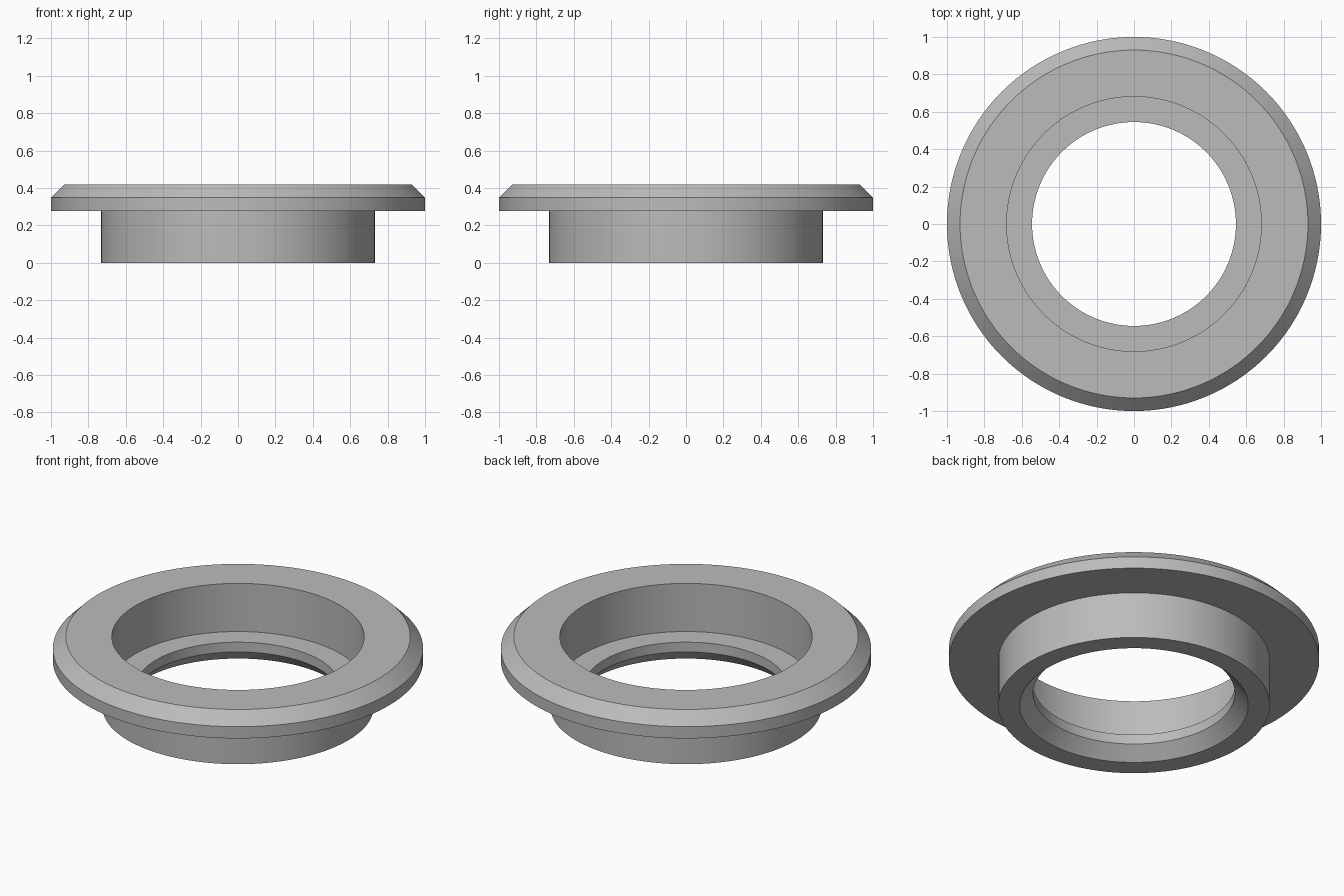
import bpy
import bmesh
import math
from mathutils import Vector

# Remove the default cube
cube = bpy.data.objects.get("Cube")
if cube:
    bpy.data.objects.remove(cube, do_unlink=True)

# Plain grey material
grey = bpy.data.materials.new("plain_grey")
grey.use_nodes = True
colour = (0.5, 0.5, 0.5, 1.0)
grey.diffuse_color = colour
grey.node_tree.nodes["Principled BSDF"].inputs["Base Color"].default_value = colour


def lathe(name, profile, material, steps=128):
    """Spin a closed (radius, height) profile around z."""
    bm = bmesh.new()
    verts = [bm.verts.new((r, 0, z)) for r, z in profile]
    edges = [bm.edges.new((a, b)) for a, b in zip(verts, verts[1:] + verts[:1])]
    bmesh.ops.spin(bm, geom=verts + edges, cent=(0, 0, 0), axis=Vector((0, 0, 1)),
                   angle=math.tau, steps=steps, use_merge=True, use_duplicate=False)
    bmesh.ops.remove_doubles(bm, verts=bm.verts, dist=0.0001)
    bmesh.ops.recalc_face_normals(bm, faces=bm.faces)
    mesh = bpy.data.meshes.new(name)
    bm.to_mesh(mesh)
    bm.free()
    mesh.materials.append(material)
    obj = bpy.data.objects.new(name, mesh)
    bpy.context.collection.objects.link(obj)
    bpy.ops.object.select_all(action="DESELECT")
    obj.select_set(True)
    bpy.context.view_layer.objects.active = obj
    bpy.ops.object.shade_smooth_by_angle(angle=math.radians(30))
    return obj


# Flanged ring: sleeve, chamfered flange, counterbore with ledge, flared underside
lathe("flanged_ring", [
    (0.617, 0.0), (0.733, 0.0),        # sleeve foot
    (0.733, 0.278), (1.0, 0.278),      # flange underside
    (1.0, 0.348), (0.93, 0.418),       # flange rim and chamfer
    (0.681, 0.418), (0.681, 0.131),    # counterbore wall
    (0.545, 0.131), (0.545, 0.073),    # ledge and through hole
], grey)
